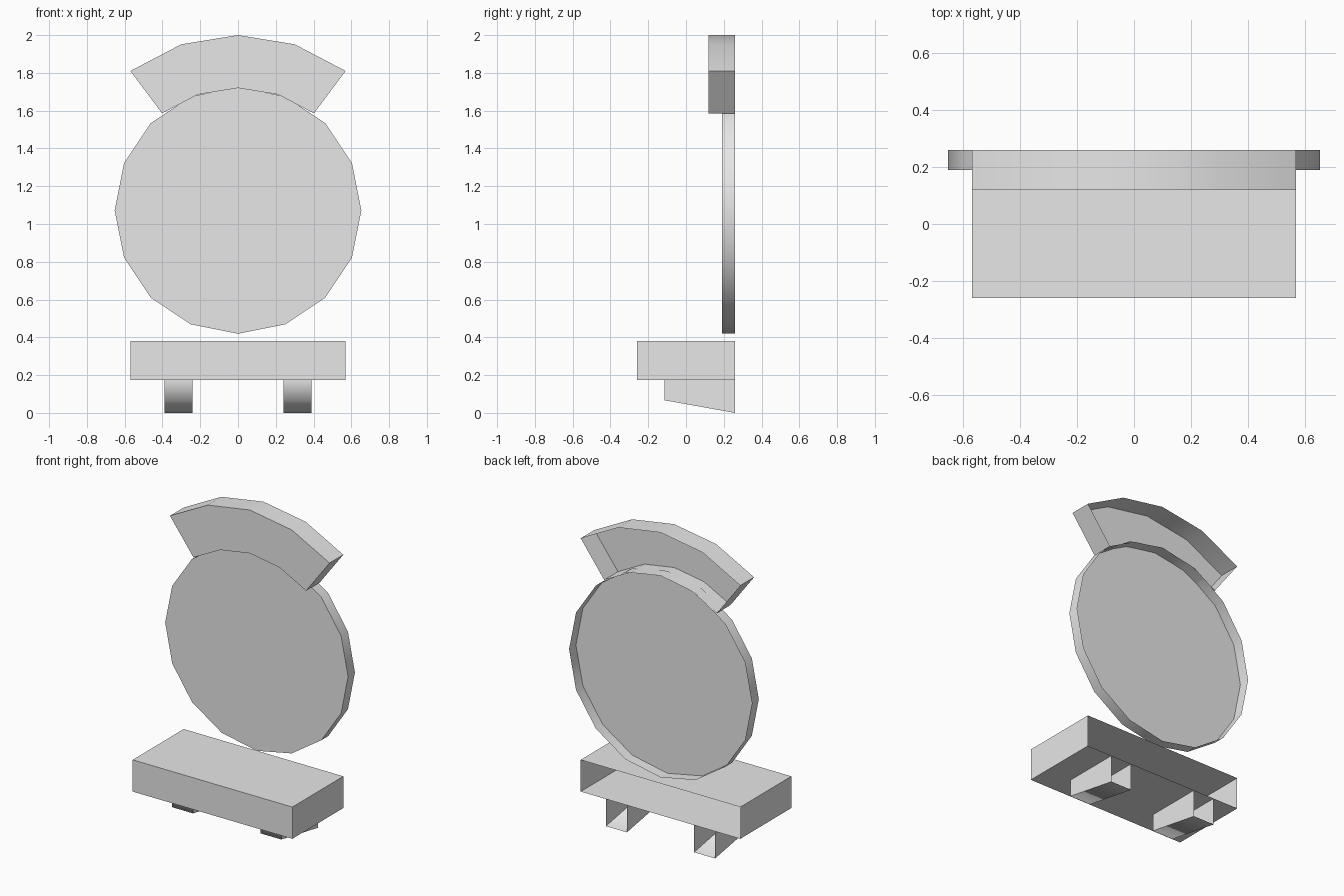
import bpy
import bmesh
from math import sin, cos, radians

cube = bpy.data.objects.get("Cube")
if cube:
    bpy.data.objects.remove(cube, do_unlink=True)

GREY = (0.8, 0.8, 0.8, 1.0)
grey = bpy.data.materials.new("plain_grey")
grey.use_nodes = True
grey.diffuse_color = GREY
grey.node_tree.nodes["Principled BSDF"].inputs["Base Color"].default_value = GREY

BACK = 0.26  # shared rear plane; every part is a shell left open here


def shell(name, front, y_front, rear=None, smooth=30):
    """Front face plus side walls; outlines are (x, z), counterclockwise."""
    bm = bmesh.new()
    f = [bm.verts.new((x, y_front, z)) for x, z in front]
    b = [bm.verts.new((x, BACK, z)) for x, z in rear or front]
    bm.faces.new(f)
    for i in range(len(f)):
        j = (i + 1) % len(f)
        bm.faces.new((f[j], f[i], b[i], b[j]))
    mesh = bpy.data.meshes.new(name)
    bm.to_mesh(mesh)
    bm.free()
    mesh.materials.append(grey)
    obj = bpy.data.objects.new(name, mesh)
    bpy.context.collection.objects.link(obj)
    bpy.ops.object.select_all(action='DESELECT')
    obj.select_set(True)
    bpy.context.view_layer.objects.active = obj
    bpy.ops.object.shade_smooth_by_angle(angle=radians(smooth))
    return obj


def rect(x0, x1, z0, z1):
    return [(x0, z0), (x1, z0), (x1, z1), (x0, z1)]


def arc(radius, centre_z, start, end, steps):
    """Points on a circle, angles in degrees from straight up, positive to +x."""
    angles = [radians(start + (end - start) * i / steps) for i in range(steps + 1)]
    return [(radius * sin(a), centre_z + radius * cos(a)) for a in angles]


# Seat block
shell("seat", rect(-0.57, 0.57, 0.175, 0.38), -0.26)

# Round backrest, sixteen sides
shell("backrest", arc(0.653, 1.072, 360, 0, 16)[:-1], 0.19)

# Curved headrest over the backrest
SPREAD = 36.87
shell("headrest",
      arc(0.95, 1.05, SPREAD, -SPREAD, 4) + arc(0.67, 1.05, -SPREAD, SPREAD, 4),
      0.12)

# Two feet, growing deeper towards the rear
for side, x in (("left", 0.315), ("right", -0.315)):
    shell(side + "_foot",
          rect(x - 0.075, x + 0.075, 0.067, 0.175), -0.115,
          rect(x - 0.075, x + 0.075, 0.0, 0.175), smooth=85)
